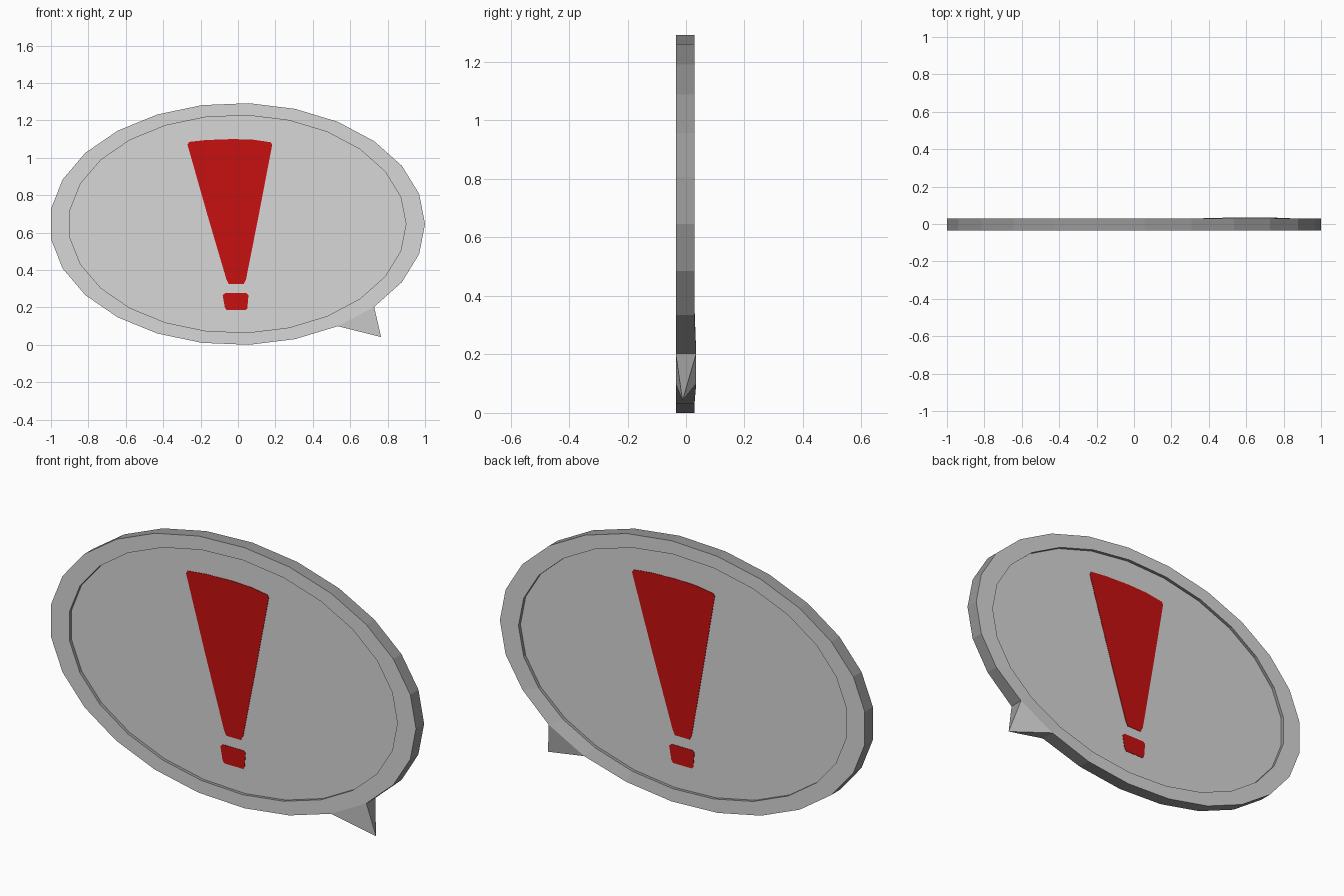
import bpy, bmesh, math

if "Cube" in bpy.data.objects:
    bpy.data.objects.remove(bpy.data.objects["Cube"])

N = 25                # sides of the oval
CZ = 0.646            # height of the oval centre
FRONT, BACK = -0.035, 0.029
DEPTH = 0.016         # recess depth on both faces


def material(name, rgb):
    m = bpy.data.materials.new(name)
    m.diffuse_color = (*rgb, 1)
    m.use_nodes = True
    m.node_tree.nodes["Principled BSDF"].inputs["Base Color"].default_value = m.diffuse_color
    return m


light = material("light grey", (0.68, 0.68, 0.68))
dark = material("edge grey", (0.31, 0.31, 0.31))
red = material("warning red", (0.57, 0.005, 0.005))


def finish(name, bm, mats):
    bmesh.ops.recalc_face_normals(bm, faces=bm.faces[:])
    mesh = bpy.data.meshes.new(name)
    bm.to_mesh(mesh)
    bm.free()
    for m in mats:
        mesh.materials.append(m)
    obj = bpy.data.objects.new(name, mesh)
    bpy.context.collection.objects.link(obj)
    return obj


# Oval board with a recess on each face and a pointed tail
bm = bmesh.new()


def oval(a, b, y):
    return [bm.verts.new((-0.004 + a * math.cos(math.tau * k / N), y,
                          CZ + b * math.sin(math.tau * k / N))) for k in range(N)]


OUTER, INNER = (1.004, 0.647), (0.902, 0.582)
rings = [oval(*INNER, FRONT + DEPTH), oval(*INNER, FRONT),
         oval(*OUTER, FRONT), oval(*OUTER, BACK),
         oval(*INNER, BACK), oval(*INNER, BACK - DEPTH)]
bm.faces.new(rings[0])
bm.faces.new(rings[-1])
TAIL = N - 4          # rim side that carries the tail
for r in range(5):
    for k in range(N):
        j = (k + 1) % N
        quad = [rings[r][k], rings[r][j], rings[r + 1][j], rings[r + 1][k]]
        if r == 2 and k == TAIL:
            quad[2].co.y = quad[3].co.y = 0.035
            tip = bm.verts.new((0.765, -0.012, 0.042))
            for i in range(4):
                bm.faces.new((quad[i], quad[(i + 1) % 4], tip))
        else:
            bm.faces.new(quad)
bm.normal_update()
for f in bm.faces:    # edges and recess walls are darker than the faces
    f.material_index = 0 if abs(f.normal.y) > 0.5 else 1
finish("speech_bubble_board", bm, [light, dark])

# Red exclamation mark plates, turned around for the back
WEDGE = [(-0.27, 1.07), (-0.262, 1.085), (-0.17, 1.095), (-0.03, 1.1), (0.08, 1.097),
         (0.175, 1.083), (0.183, 1.07), (0.112, 0.7), (0.043, 0.35), (0.03, 0.325),
         (-0.05, 0.325), (-0.062, 0.35), (-0.165, 0.7)]
DOT = [(-0.082, 0.265), (-0.07, 0.276), (0.045, 0.276), (0.056, 0.265),
       (0.05, 0.195), (0.042, 0.185), (-0.06, 0.185), (-0.07, 0.198)]


def plate(name, outline, y, side, lean=0.0):
    b = bmesh.new()
    loops = [[b.verts.new((-side * (x - lean * (z - 0.3)), y + side * t, z))
              for x, z in outline] for t in (-0.001, 0.002)]
    b.faces.new(loops[0])
    b.faces.new(loops[1])
    n = len(outline)
    for i in range(n):
        j = (i + 1) % n
        b.faces.new((loops[0][i], loops[0][j], loops[1][j], loops[1][i]))
    finish(name, b, [red])


for label, y, side, lean in (("front", FRONT + DEPTH, -1, 0.0),
                             ("back", BACK - DEPTH, 1, 0.02)):
    plate(label + "_mark_wedge", WEDGE, y, side, lean)
    plate(label + "_mark_dot", DOT, y, side)
